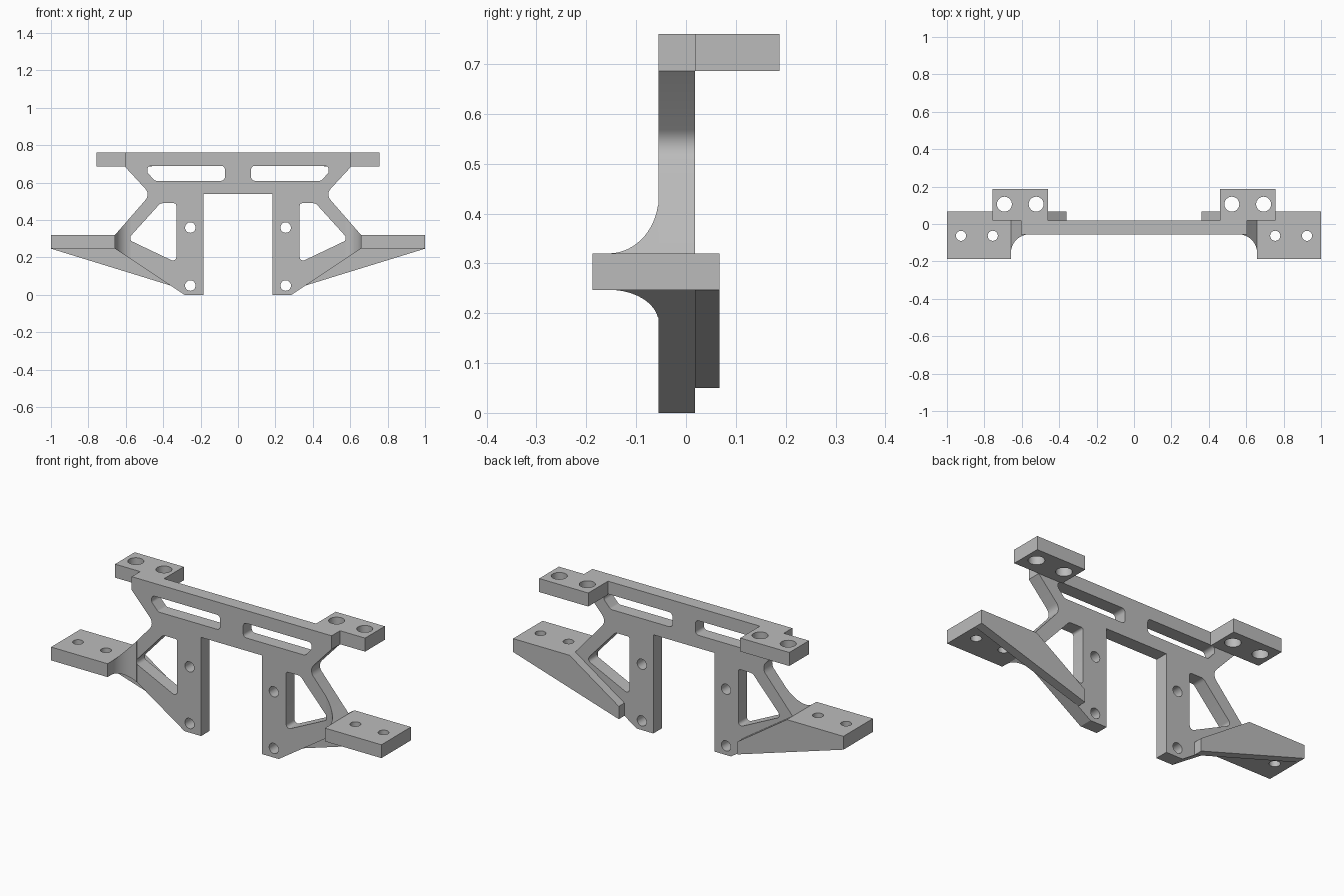
import bpy, bmesh, math
from mathutils import Vector

cube = bpy.data.objects.get("Cube")
if cube:
    bpy.data.objects.remove(cube, do_unlink=True)

grey = bpy.data.materials.new("light_grey")
grey.use_nodes = True
colour = (0.5, 0.5, 0.5, 1)
grey.diffuse_color = colour
grey.node_tree.nodes["Principled BSDF"].inputs["Base Color"].default_value = colour

FRONT, BACK, RIB_BACK = -0.055, 0.018, 0.067    # depth planes
LOW, HIGH, TOP = 0.247, 0.32, 0.76              # wing underside, wing top, full height
WING_X = 0.658


def finish(obj, bm):
    """Weld, fix normals, colour and shade a part."""
    bmesh.ops.remove_doubles(bm, verts=bm.verts, dist=1e-5)
    bmesh.ops.recalc_face_normals(bm, faces=bm.faces)
    bm.to_mesh(obj.data)
    bm.free()
    obj.data.materials.clear()
    obj.data.materials.append(grey)
    bpy.ops.object.select_all(action="DESELECT")
    obj.select_set(True)
    bpy.context.view_layer.objects.active = obj
    bpy.ops.object.shade_smooth_by_angle(angle=math.radians(30))


def rounded(corners, steps=6):
    """Closed loop from (x, y, radius) corners, with a fillet at each."""
    loop = []
    for i, (x, y, r) in enumerate(corners):
        p = Vector((x, y))
        if r == 0:
            loop.append((x, y))
            continue
        a = (Vector(corners[i - 1][:2]) - p).normalized()
        b = (Vector(corners[(i + 1) % len(corners)][:2]) - p).normalized()
        half = a.angle(b) / 2
        centre = p + (a + b).normalized() * r / math.sin(half)
        start = p + a * r / math.tan(half) - centre
        end = p + b * r / math.tan(half) - centre
        for k in range(steps + 1):
            d = start.slerp(end, k / steps)
            loop.append(tuple(centre + d.normalized() * r))
    return loop


def circle(x, y, r, n=32):
    return [(x + r * math.cos(2 * math.pi * k / n),
             y + r * math.sin(2 * math.pi * k / n)) for k in range(n)]


def flip(loop, side=-1):
    return [(side * x, y) for x, y in loop]


def slab(name, loops, start, end, upright=False):
    """Extrude an outline with holes, along z, or along y when upright."""
    curve = bpy.data.curves.new(name, "CURVE")
    curve.dimensions = "2D"
    curve.fill_mode = "BOTH"
    curve.extrude = (end - start) / 2
    for loop in loops:
        spline = curve.splines.new("POLY")
        spline.points.add(len(loop) - 1)
        for point, (x, y) in zip(spline.points, loop):
            point.co = (x, y, 0, 1)
        spline.use_cyclic_u = True
    temp = bpy.data.objects.new(name, curve)
    bpy.context.collection.objects.link(temp)
    mesh = bpy.data.meshes.new_from_object(
        temp.evaluated_get(bpy.context.evaluated_depsgraph_get()))
    bpy.data.objects.remove(temp, do_unlink=True)
    obj = bpy.data.objects.new(name, mesh)
    bpy.context.collection.objects.link(obj)
    bm = bmesh.new()
    bm.from_mesh(mesh)
    mid = (start + end) / 2
    for v in bm.verts:
        x, y, z = v.co
        v.co = (x, mid - z, y) if upright else (x, y, z + mid)
    finish(obj, bm)


def box_loop(x0, x1, y0, y1):
    return [(x0, y0), (x1, y0), (x1, y1), (x0, y1)]


# Main frame: symmetric outline with slots, windows and bolt holes
half = rounded([(0.605, TOP, 0), (0.605, 0.686, 0), (0.468, 0.538, 0.045),
                (WING_X, HIGH, 0), (WING_X, LOW, 0), (0.285, 0, 0),
                (0.185, 0, 0), (0.185, 0.54, 0)])
slot = rounded([(0.07, 0.69, 0.02), (0.485, 0.69, 0.02), (0.485, 0.655, 0.02),
                (0.445, 0.61, 0.02), (0.07, 0.61, 0.02)])
window = rounded([(0.33, 0.49, 0.012), (0.415, 0.49, 0.03),
                  (0.59, 0.297, 0.02), (0.33, 0.173, 0.018)])
holes = [slot, window, circle(0.255, 0.36, 0.028), circle(0.255, 0.05, 0.028)]
slab("main_frame", [half + flip(half)[::-1]] + holes + [flip(h) for h in holes],
     FRONT, BACK, upright=True)


def flare(name, side, radius=0.1, steps=14):
    """Concave blend from the frame's front face to the inner end of the wing."""
    bm = bmesh.new()
    rings = []
    for k in range(steps + 1):
        angle = math.radians(9 + 81 * k / steps)
        x = WING_X - radius + radius * math.sin(angle)
        y = FRONT - radius + radius * math.cos(angle)
        out = WING_X - x
        top, low = HIGH + out * 1.148, LOW - out * LOW / (WING_X - 0.285)
        rings.append([bm.verts.new((side * x, yy, zz)) for yy, zz in
                      ((FRONT, low), (y, low), (y, top), (FRONT, top))])
    for a, b in zip(rings, rings[1:]):
        for i in range(4):
            j = (i + 1) % 4
            bm.faces.new((a[i], a[j], b[j], b[i]))
    bm.faces.new(rings[0])
    bm.faces.new(rings[-1])
    obj = bpy.data.objects.new(name, bpy.data.meshes.new(name))
    bpy.context.collection.objects.link(obj)
    finish(obj, bm)


for label, side in (("left", 1), ("right", -1)):
    # Lower wing with two bolt holes
    wing = [box_loop(WING_X, 1, -0.188, RIB_BACK)]
    wing += [circle(x, -0.063, 0.027) for x in (0.755, 0.925)]
    slab(label + "_wing", [flip(w, side) for w in wing], LOW, HIGH)
    # Sloping rib behind the frame that carries the wing
    rib = [(0.36, 0.05), (1, LOW), (WING_X, LOW), (WING_X, HIGH), (0.36, 0.12)]
    slab(label + "_rib", [flip(rib, side)], BACK, RIB_BACK, upright=True)
    # Upper mounting lug with two larger holes
    lug = [box_loop(0.46, 0.757, BACK, 0.188)]
    lug += [circle(x, 0.106, 0.04) for x in (0.523, 0.693)]
    slab(label + "_upper_lug", [flip(l, side) for l in lug], 0.686, TOP)
    flare(label + "_flare", side)
